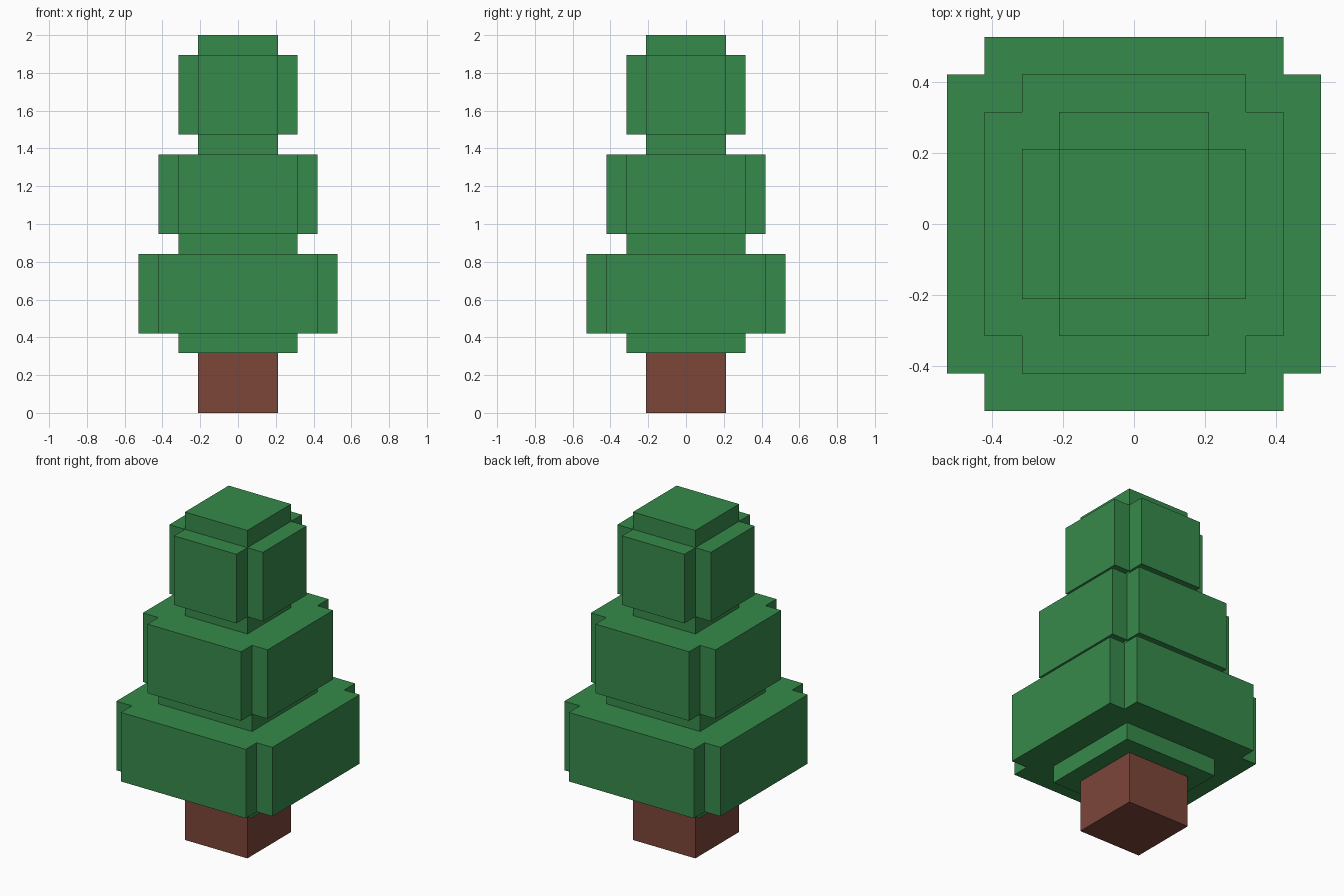
import bpy
import bmesh

cube = bpy.data.objects.get("Cube")
if cube:
    bpy.data.objects.remove(cube, do_unlink=True)

U = 2 / 19  # block size: the tree is 19 blocks tall


def material(name, rgb):
    mat = bpy.data.materials.new(name)
    mat.use_nodes = True
    mat.diffuse_color = (*rgb, 1)
    mat.node_tree.nodes["Principled BSDF"].inputs["Base Color"].default_value = (*rgb, 1)
    return mat


def prism(name, outline, z0, z1, mat):
    """Extrude a flat outline, all in block units, from z0 to z1."""
    bm = bmesh.new()
    base = bm.faces.new([bm.verts.new((x * U, y * U, z0 * U)) for x, y in outline])
    top = bmesh.ops.extrude_face_region(bm, geom=[base], use_keep_orig=True)["geom"]
    bmesh.ops.translate(bm, vec=(0, 0, (z1 - z0) * U),
                        verts=[g for g in top if isinstance(g, bmesh.types.BMVert)])
    bmesh.ops.recalc_face_normals(bm, faces=bm.faces)
    mesh = bpy.data.meshes.new(name)
    bm.to_mesh(mesh)
    bm.free()
    mesh.materials.append(mat)
    obj = bpy.data.objects.new(name, mesh)
    bpy.context.collection.objects.link(obj)
    return obj


def square(r):
    return [(-r, -r), (r, -r), (r, r), (-r, r)]


def notched(r):
    """Square with a one-block notch cut from each corner."""
    i = r - 1
    return [(-i, -r), (i, -r), (i, -i), (r, -i), (r, i), (i, i),
            (i, r), (-i, r), (-i, i), (-r, i), (-r, -i), (-i, -i)]


green = material("leaf green", (0.037, 0.254, 0.070))
brown = material("bark brown", (0.205, 0.061, 0.042))

# Trunk
prism("trunk", square(2), 0, 3, brown)

# Narrow square layers between the tiers
for name, r, z in [("foliage_base", 3, 3), ("lower_neck", 3, 8),
                   ("upper_neck", 2, 13), ("foliage_cap", 2, 18)]:
    prism(name, square(r), z, z + 1, green)

# Wide foliage tiers with notched corners
for name, r, z in [("lower_tier", 5, 4), ("middle_tier", 4, 9), ("upper_tier", 3, 14)]:
    prism(name, notched(r), z, z + 4, green)
